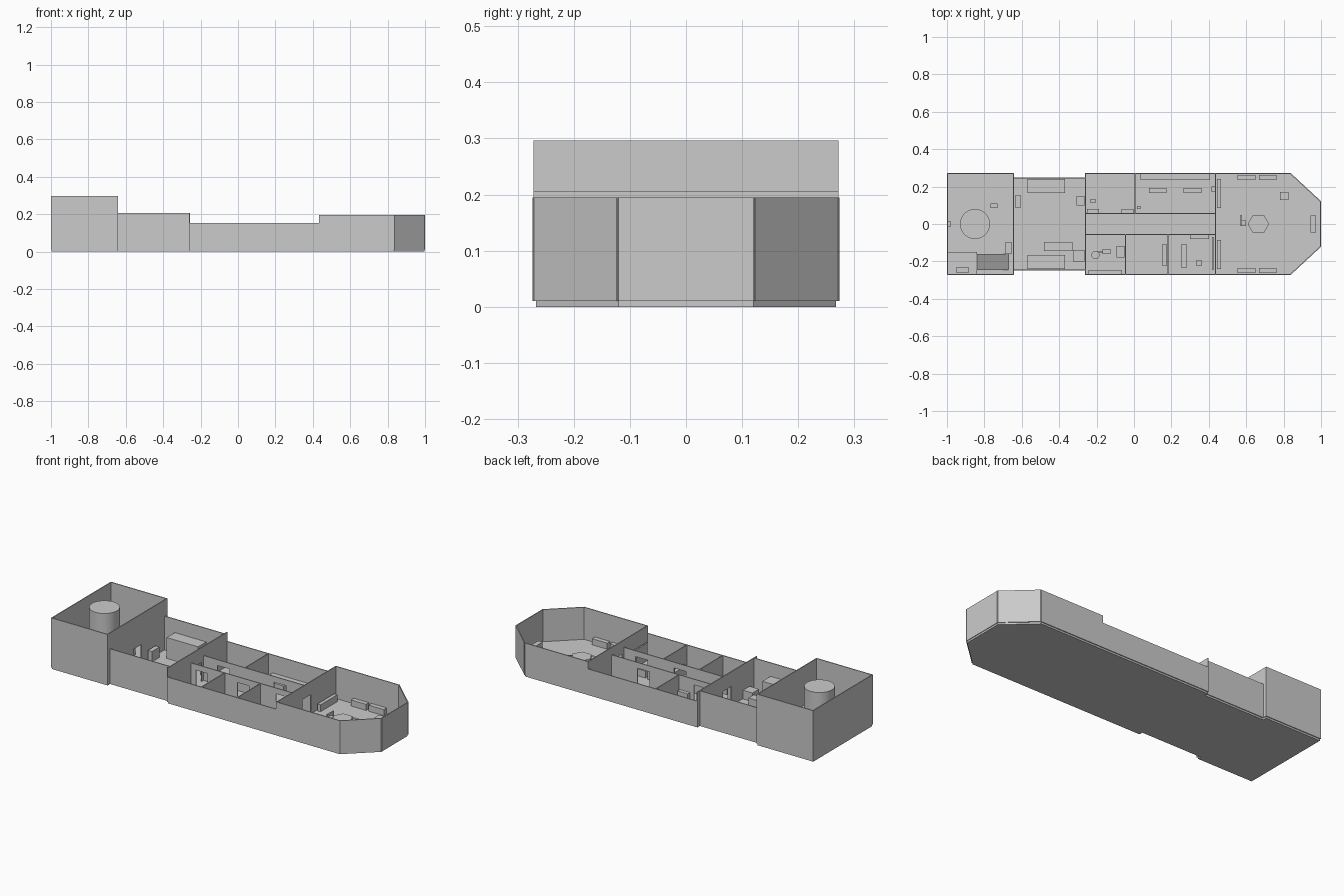
import bpy, bmesh, math
from mathutils import Vector

cube = bpy.data.objects.get("Cube")
if cube:
    bpy.data.objects.remove(cube, do_unlink=True)

GREY = (0.6, 0.6, 0.6, 1)
mat = bpy.data.materials.new("light_grey")
mat.use_nodes = True
mat.diffuse_color = GREY
mat.node_tree.nodes["Principled BSDF"].inputs["Base Color"].default_value = GREY

FLOOR = 0.01      # deck thickness
T = 0.0055        # wall thickness
DOOR_W, DOOR_H = 0.075, 0.12
W = 0.2693        # wall centre line of the wide hull
ENGINE, HOLD, CABINS, BOW = -0.997, -0.643, -0.26, 0.435
H_ENGINE, H_HOLD, H_CABINS, H_BOW = 0.296, 0.205, 0.153, 0.195


def finish(name, bm):
    bmesh.ops.recalc_face_normals(bm, faces=bm.faces)
    me = bpy.data.meshes.new(name)
    bm.to_mesh(me)
    bm.free()
    me.materials.append(mat)
    ob = bpy.data.objects.new(name, me)
    bpy.context.collection.objects.link(ob)
    return ob


def add_prism(bm, pts, z0, z1):
    """Closed prism over a plan outline."""
    low = [bm.verts.new((x, y, z0)) for x, y in pts]
    top = [bm.verts.new((x, y, z1)) for x, y in pts]
    bm.faces.new(low)
    bm.faces.new(top)
    for i in range(len(pts)):
        j = (i + 1) % len(pts)
        bm.faces.new((low[i], low[j], top[j], top[i]))


def prism(name, pts, z0, z1):
    bm = bmesh.new()
    add_prism(bm, pts, z0, z1)
    return finish(name, bm)


def box(name, x0, x1, y0, y1, top, bottom=FLOOR):
    return prism(name, [(x0, y0), (x1, y0), (x1, y1), (x0, y1)], bottom, top)


def ngon(cx, cy, r, n, turn=0.0):
    return [(cx + r * math.cos(turn + i * math.tau / n),
             cy + r * math.sin(turn + i * math.tau / n)) for i in range(n)]


def wall(name, a, b, top, doors=()):
    """Upright wall from a to b; doors are distances along it."""
    a, b = Vector(a), Vector(b)
    d = (b - a).normalized()
    n = Vector((-d.y, d.x)) * T / 2
    bm = bmesh.new()

    def piece(s, e, z0):
        p, q = a + d * s, a + d * e
        add_prism(bm, [p - n, q - n, q + n, p + n], z0, top)

    start = -T / 2
    for c in doors:
        piece(start, c - DOOR_W / 2, FLOOR)
        piece(c - DOOR_W / 2, c + DOOR_W / 2, DOOR_H)
        start = c + DOOR_W / 2
    piece(start, (b - a).length + T / 2, FLOOR)
    return finish(name, bm)


# Deck: one outline mirrored across the centre line
half = [(ENGINE, 0.267), (HOLD, 0.267), (HOLD, 0.245), (CABINS, 0.245),
        (CABINS, 0.267), (0.835, 0.267), (0.996, 0.12)]
prism("deck", half + [(x, -y) for x, y in reversed(half)], 0, FLOOR)

# Outer hull walls on both sides
for side, s in (("left", 1), ("right", -1)):
    wall(f"engine_wall_{side}", (ENGINE, s * W), (HOLD, s * W), H_ENGINE)
    wall(f"hold_wall_{side}", (HOLD, s * 0.247), (CABINS, s * 0.247), H_HOLD)
    wall(f"cabin_wall_{side}", (CABINS, s * W), (BOW, s * W), H_CABINS)
    wall(f"bow_wall_{side}", (BOW, s * W), (0.837, s * W), H_BOW)
    wall(f"bow_angle_{side}", (0.837, s * W), (0.997, s * 0.121), H_BOW)
wall("stern_wall", (ENGINE, -W), (ENGINE, W), H_ENGINE)
wall("bow_front", (0.997, -0.121), (0.997, 0.121), H_BOW)

# Bulkheads with a central doorway
for name, x, h in (("engine", HOLD, H_ENGINE), ("hold", CABINS, H_HOLD),
                   ("bow", BOW, H_BOW)):
    wall(f"{name}_bulkhead", (x, -W), (x, W), h, [W])

# Corridor walls and cabin partitions
AISLE = 0.056
wall("corridor_wall_left", (CABINS, AISLE), (BOW, AISLE), H_CABINS, [0.13, 0.49])
wall("corridor_wall_right", (CABINS, -AISLE), (BOW, -AISLE), H_CABINS,
     [0.07, 0.335, 0.58])
wall("partition_left", (0.005, AISLE), (0.005, W), H_CABINS)
for i, x in enumerate((-0.045, 0.183)):
    wall(f"partition_right_{i}", (x, -W), (x, -AISLE), H_CABINS)

# Engine room: reactor column, landing with ramp, consoles
prism("reactor_column", ngon(-0.85, 0, 0.08, 40), FLOOR, 0.294)
box("landing", -0.994, -0.84, -0.266, -0.15, 0.16, 0.15)
bm = bmesh.new()
add_prism(bm, [(-0.84, -0.246), (-0.67, -0.246), (-0.67, -0.16), (-0.84, -0.16)],
          FLOOR, FLOOR + 0.006)
for v in bm.verts:
    if v.co.x < -0.8:
        v.co.z += 0.144
finish("ramp", bm)
box("landing_crate", -0.95, -0.885, -0.262, -0.23, 0.2, 0.16)
box("engine_stool", -0.768, -0.73, 0.086, 0.11, 0.06)
box("stern_panel", -0.994, -0.98, -0.016, 0.016, 0.1)
box("engine_console", -0.687, -0.655, -0.16, -0.096, 0.08)

# Cargo hold
for side, s in (("left", 1), ("right", -1)):
    box(f"container_{side}", -0.57, -0.37, *sorted((s * 0.166, s * 0.24)), 0.13)
box("hold_locker", -0.634, -0.608, 0.086, 0.155, 0.07)
box("hold_crate_left", -0.308, -0.265, 0.1, 0.15, 0.07)
box("hold_crate_right", -0.325, -0.265, -0.2, -0.14, 0.06)
box("hold_pallet", -0.48, -0.33, -0.145, -0.096, 0.05)

# Left cabins
box("long_bench", 0.035, 0.405, 0.236, 0.266, 0.05)
for i, x in enumerate((0.08, 0.265)):
    box(f"mess_table_{i}", x, x + 0.095, 0.166, 0.193, 0.05)
box("mess_bin", 0.015, 0.035, 0.08, 0.096, 0.04)
box("mess_panel", 0.415, 0.432, 0.17, 0.2, 0.08)
box("office_stool", -0.233, -0.205, 0.112, 0.134, 0.04)
for i, x in enumerate((-0.25, -0.067)):
    box(f"office_cabinet_{i}", x, x + 0.064, 0.059, 0.08, 0.07)

# Right cabins
prism("round_seat", ngon(-0.206, -0.166, 0.022, 20), FLOOR, 0.04)
box("seat_arm", -0.195, -0.165, -0.155, -0.145, 0.03)
box("seat_desk", -0.168, -0.125, -0.16, -0.134, 0.05)
box("side_cabinet", -0.094, -0.05, -0.18, -0.118, 0.06)
box("low_shelf", -0.244, -0.067, -0.266, -0.245, 0.05)
box("bunk_a", 0.152, 0.175, -0.225, -0.107, 0.06)
box("bunk_b", 0.254, 0.281, -0.235, -0.107, 0.05)
box("small_stool", 0.335, 0.36, -0.225, -0.193, 0.04)
box("door_cabinet", 0.3, 0.4, -0.08, -0.059, 0.05)
box("wall_screen", 0.416, 0.424, -0.245, -0.07, 0.11)

# Bridge: stepped dais with table, chair and consoles
DAIS = 0.665
for i, flat in enumerate((0.12, 0.1)):
    prism(f"dais_step_{i}", ngon(DAIS, 0, flat / math.cos(math.pi / 8), 8, math.pi / 8),
          FLOOR, 0.016 + i * 0.006)
prism("chart_table", ngon(DAIS, 0, 0.057, 6), FLOOR, 0.06)
box("captain_seat", 0.57, 0.6, -0.012, 0.02, 0.045)
box("captain_seat_back", 0.57, 0.578, -0.012, 0.048, 0.06)
for side, s in (("left", 1), ("right", -1)):
    for i, x in enumerate((0.554, 0.667)):
        box(f"bridge_console_{side}_{i}", x, x + 0.096,
            *sorted((s * 0.236, s * 0.262)), 0.045)
    box(f"bridge_bench_{side}", 0.445, 0.465, *sorted((s * 0.086, s * 0.24)), 0.05)
box("bridge_desk", 0.78, 0.827, 0.128, 0.17, 0.045)
box("helm", 0.945, 0.972, -0.046, 0.046, 0.05)
